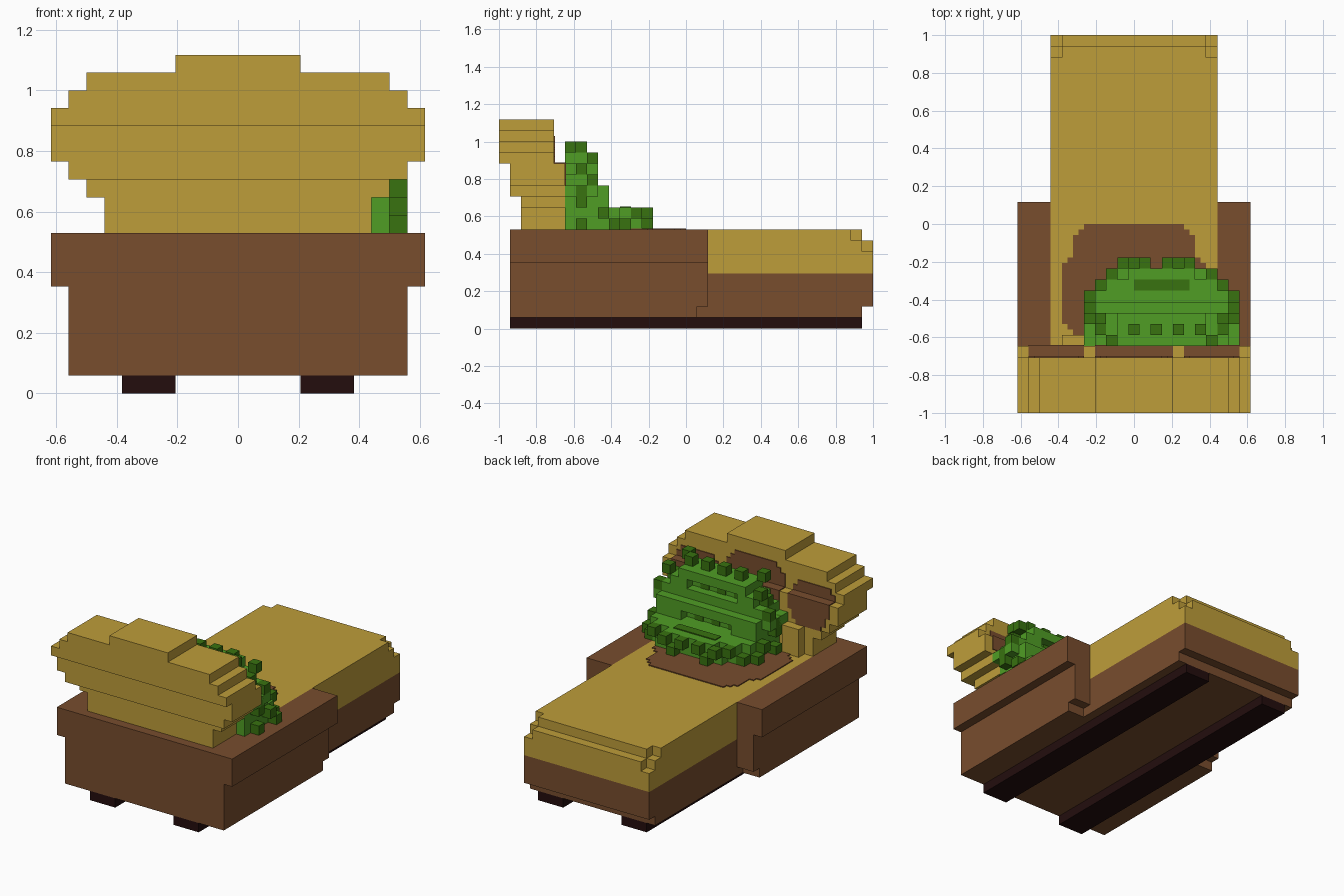
import bpy
import bmesh
from mathutils import Matrix, Vector

if "Cube" in bpy.data.objects:
    bpy.data.objects.remove(bpy.data.objects["Cube"], do_unlink=True)

U = 2 / 34      # one block
THIN = 0.1      # plate thickness in blocks


def material(name, rgb):
    m = bpy.data.materials.new(name)
    m.use_nodes = True
    m.diffuse_color = (*rgb, 1)
    bsdf = m.node_tree.nodes["Principled BSDF"]
    bsdf.inputs["Base Color"].default_value = (*rgb, 1)
    bsdf.inputs["Roughness"].default_value = 0.9
    return m


YELLOW = material("mustard fabric", (0.515, 0.337, 0.042))
BROWN = material("brown wood", (0.188, 0.074, 0.027))
DARK = material("dark runner", (0.017, 0.004, 0.004))
GREEN = material("leaf green", (0.08, 0.337, 0.018))
DEEP = material("deep green", (0.04, 0.17, 0.005))


def build(name, mat, boxes, mirror=False):
    """One object from boxes given as ((x0, x1), (y0, y1), (z0, z1)) in blocks."""
    bm = bmesh.new()
    if mirror:
        boxes = boxes + [((-x[1], -x[0]), y, z) for x, y, z in boxes]
    for spans in boxes:
        mid = Vector([(a + b) / 2 for a, b in spans]) * U
        size = [(b - a) * U for a, b in spans]
        bmesh.ops.create_cube(bm, size=1, matrix=Matrix.Translation(mid) @ Matrix.Diagonal((*size, 1)))
    mesh = bpy.data.meshes.new(name)
    bm.to_mesh(mesh)
    bm.free()
    mesh.materials.append(mat)
    obj = bpy.data.objects.new(name, mesh)
    bpy.context.collection.objects.link(obj)
    return obj


def wide(half, y, z, centre=0):
    return ((centre - half, centre + half), y, z)


def cell(x, y, z):
    return ((x, x + 1), (y, y + 1), (z, z + 1))


# Runners under the whole length
build("runners", DARK, [((3.5, 6.5), (-16, 16), (0, 1))], mirror=True)

# Wooden body: rear block and the two arms
build("rear_frame", BROWN, [wide(9.5, (-16, -11), (1, 6)), wide(10.5, (-16, -11), (6, 9))])
build("arms", BROWN, [
    ((7.5, 9.5), (-11, 1), (1, 2)),
    ((7.5, 9.5), (-11, 2), (2, 6)),
    ((7.5, 10.5), (-11, 2), (6, 9)),
], mirror=True)

# Long seat: wooden lower half, padded upper half with stepped end
build("seat_base", BROWN, [wide(7.5, (-11, 16), (1, 2)), wide(7.5, (-11, 17), (2, 5))])
build("seat_cushion", YELLOW, [
    wide(7.5, (-11, 17), (5, 7)),
    wide(7.5, (-11, 16), (7, 8)), wide(6.5, (16, 17), (7, 8)),
    wide(7.5, (-11, 15), (8, 9)), wide(6.5, (15, 16), (8, 9)),
])

# Backrest, stacked layers
layers = [(7.5, 9, 11), (8.5, 11, 12), (9.5, 12, 13), (10.5, 13, 15),
          (10.5, 15, 16), (9.5, 16, 17), (8.5, 17, 18), (3.5, 18, 19)]
backrest = []
for half, low, high in layers:
    depth = (-15, -11) if high <= 12 else (-16, -11) if high <= 15 else (-17, -12)
    backrest.append(wide(half, depth, (low, high)))
build("backrest", YELLOW, backrest)
build("back_bolster", YELLOW, [((-6.5, -4.5), (-11, -10), (9, 12))])

# Worn brown patch on the seat
rows = [(4.5, -0.5, 0), (5, -1, -0.5), (5.5, -3, -1), (6, -3.5, -3), (6.5, -9, -3.5),
        (6, -9.5, -9), (5.5, -10, -9.5), (4.5, -11, -10)]
build("seat_patch", BROWN, [wide(h, (a, b), (9, 9 + THIN)) for h, a, b in rows])

# Worn brown patches on the backrest, wrapping over its step
FRONT, UPPER = (-11, -11 + THIN), (-12, -12 + THIN)
STEP = (-12, -11 + THIN)
build("middle_back_patch", BROWN, [
    wide(3.5, FRONT, (10, 15)), wide(3.5, STEP, (15, 15 + THIN)),
    wide(3.5, UPPER, (15, 16.5)), wide(3, UPPER, (16.5, 17)), wide(2.5, UPPER, (17, 17.5)),
])
build("side_back_patches", BROWN, [
    ((5.5, 8.5), FRONT, (12, 12.5)), ((5, 9), FRONT, (12.5, 13.5)),
    ((4.5, 9.5), FRONT, (13.5, 15)), ((4.5, 9.5), STEP, (15, 15 + THIN)),
    ((4.5, 9.5), UPPER, (15, 15.7)), ((5, 9), UPPER, (15.7, 16.3)),
], mirror=True)

# Leafy dome sitting off-centre, with ridges and recesses on its face
C = 2.5
build("dome", GREEN, [
    wide(6, (-11, -6), (9, 11), C),
    wide(5, (-6, -5), (9, 11), C),
    wide(4, (-5, -4), (9, 10), C), wide(3, (-5, -4), (10, 11), C),
    wide(6, (-11, -8), (11, 12), C),
    wide(7, (-11, -8), (12, 13), C), wide(6, (-8, -7), (12, 13), C),
    wide(6, (-11, -8), (13, 14), C),
    wide(5, (-11, -9), (14, 15), C),
    wide(4, (-11, -8), (15, 16), C),
])
flanks = [((C + 3, C + 6), (-8, -7), (11, 12)), ((C + 3, C + 5), (-9, -8), (14, 15))]
build("dome_flanks", GREEN, flanks + [((2 * C - x[1], 2 * C - x[0]), y, z) for x, y, z in flanks])

# Dark sprigs: crown, both sides, and a staggered fringe at the foot
sprigs = [cell(x - 0.5, -10, 16) for x in (0, 2, 4, 6)]
sides = [(6, -10, 9), (6, -10, 11), (6, -8, 10), (6, -7, 9), (7, -10, 12), (5, -6, 9),
         (6, -9, 13), (5, -10, 14), (5, -9, 15), (4, -11, 16), (4, -5, 10)]
for off, y, z in sides:
    off = min(off, 6)
    sprigs += [cell(C + off, y, z), cell(C - off - 1, y, z)]
for start in (-1.5, 2.5):
    sprigs += [cell(start + i, -4, 10 - i % 2) for i in range(3)]
build("dark_sprigs", DEEP, sprigs)

# Dark flecks inside the recesses of the dome
flecks = []
for y, z, count in ((-9, 14, 3), (-8, 11, 3), (-5, 10, 2)):
    for i in range(count):
        x = C - count + 2 * i
        flecks.append(((x, x + 1), (y, y + THIN), (z, z + 1)))
flecks += [wide(2.5, (-6, -5), (11, 11 + THIN), C)]
build("dome_flecks", DEEP, flecks)
